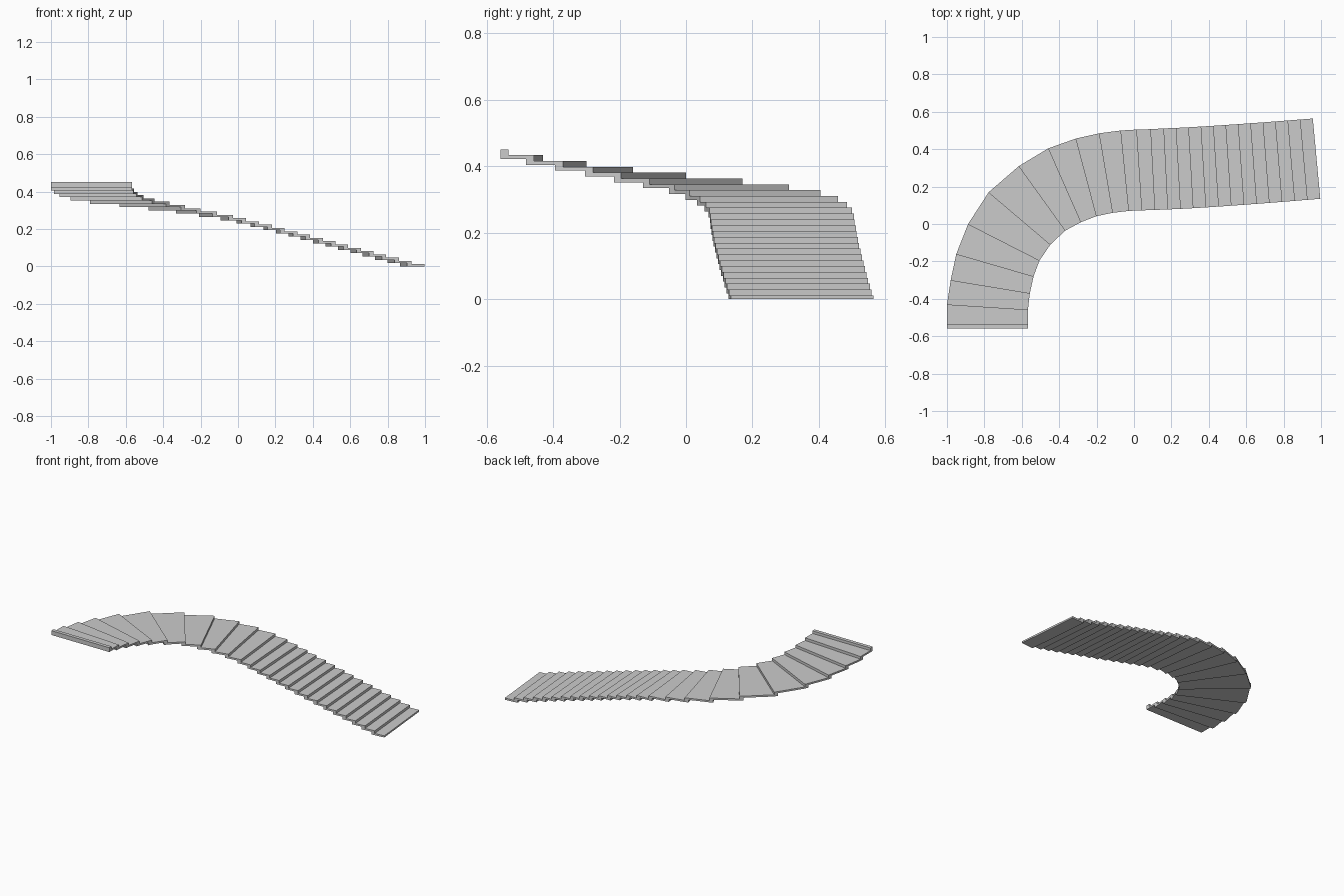
import bpy, bmesh
from mathutils import Vector

if "Cube" in bpy.data.objects:
    bpy.data.objects.remove(bpy.data.objects["Cube"])

RISE, THICK, BACK = 0.0176, 0.0115, 0.024

# Riser lines in plan, from the top of the flight through the turn (outer, inner)
outer = [(-1, -.535), (-1, -.43), (-.98, -.30), (-.95, -.16), (-.887, 0), (-.777, .17),
         (-.615, .31), (-.457, .405), (-.31, .457), (-.185, .485), (-.07, .50)]
inner = [(-.568, -.535), (-.567, -.458), (-.557, -.37), (-.537, -.28), (-.505, -.195),
         (-.447, -.11), (-.367, -.035), (-.283, .01), (-.2, .042), (-.113, .06), (-.027, .07)]

# Nearly straight lower run
outer += [(.015, .505), (.09, .507)]
inner += [(.043, .073), (.113, .075)]
for i in range(13):
    t = i / 12
    outer.append((.16 + .796 * t, .511 + .053 * t ** 1.2))
    inner.append((.182 + .814 * t, .078 + .057 * t ** 1.2))
outer = [Vector(p) for p in outer]
inner = [Vector(p) for p in inner]


def behind(line, k):
    """Point a riser thickness up the flight from riser line k."""
    d = line[k - 1] - line[k] if k else Vector((0, -1))
    return line[k] + d.normalized() * BACK


def add_prism(bm, plan, z0, z1):
    low = [bm.verts.new((p.x, p.y, z0)) for p in plan]
    high = [bm.verts.new((p.x, p.y, z1)) for p in plan]
    bm.faces.new(low)
    bm.faces.new(high)
    n = len(plan)
    for i in range(n):
        j = (i + 1) % n
        bm.faces.new((low[i], low[j], high[j], high[i]))


# One step per riser line: tread slab with a riser standing on its back edge
count = len(outer) - 1
for k in range(count):
    z = (count - 1 - k) * RISE
    ob, ib = behind(outer, k), behind(inner, k)
    bm = bmesh.new()
    add_prism(bm, [ob, outer[k], outer[k + 1], inner[k + 1], inner[k], ib], z, z + THICK)
    top = z + RISE + (THICK if k == 0 else 0)
    add_prism(bm, [ob, outer[k], inner[k], ib], z + THICK, top)
    bmesh.ops.recalc_face_normals(bm, faces=bm.faces)
    mesh = bpy.data.meshes.new("stair_step")
    bm.to_mesh(mesh)
    bm.free()
    bpy.context.collection.objects.link(bpy.data.objects.new(f"stair_step_{count - k:02d}", mesh))
